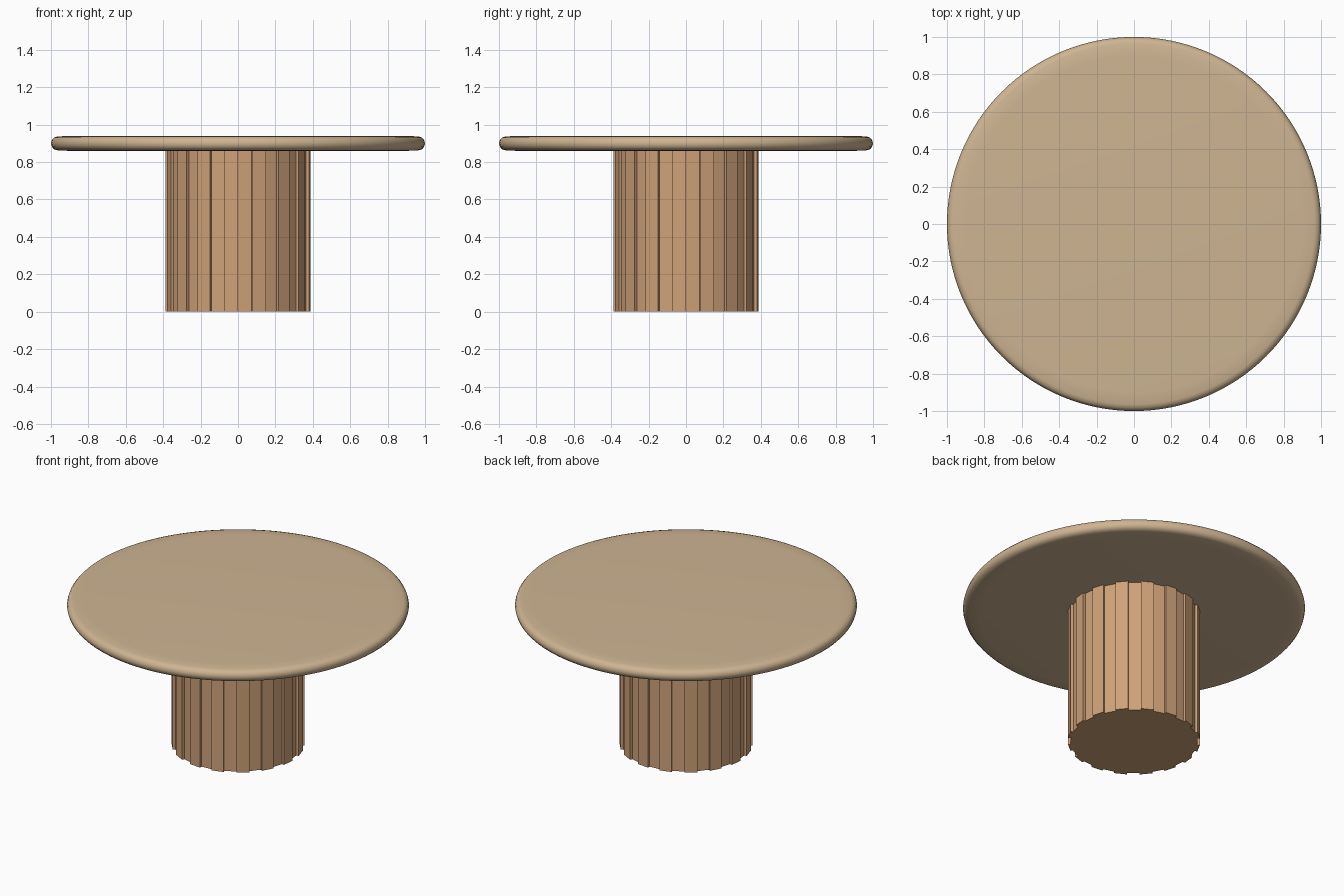
import bpy
import bmesh
from math import sin, cos, pi

cube = bpy.data.objects.get("Cube")
if cube:
    bpy.data.objects.remove(cube, do_unlink=True)


def make_material(name, color):
    mat = bpy.data.materials.new(name)
    mat.use_nodes = True
    mat.diffuse_color = color
    mat.node_tree.nodes["Principled BSDF"].inputs["Base Color"].default_value = color
    return mat


def add_object(name, bm, mat):
    bmesh.ops.recalc_face_normals(bm, faces=bm.faces)
    mesh = bpy.data.meshes.new(name)
    bm.to_mesh(mesh)
    bm.free()
    mesh.materials.append(mat)
    obj = bpy.data.objects.new(name, mesh)
    bpy.context.collection.objects.link(obj)
    return obj


light_wood = make_material("light_wood", (0.62, 0.46, 0.29, 1))
warm_wood = make_material("warm_wood", (0.62, 0.36, 0.19, 1))

# Round tabletop: a disc with a soft rounded rim
SIDES = 128
profile = [(0.90, 0.860), (0.965, 0.863), (0.984, 0.869), (0.995, 0.882), (1.0, 0.90),
           (0.995, 0.918), (0.984, 0.931), (0.965, 0.937), (0.90, 0.940)]
bm = bmesh.new()
rings = [[bm.verts.new((r * cos(2 * pi * i / SIDES), r * sin(2 * pi * i / SIDES), z))
          for i in range(SIDES)] for r, z in profile]
for low, high in zip(rings, rings[1:]):
    for i in range(SIDES):
        j = (i + 1) % SIDES
        bm.faces.new((low[i], low[j], high[j], high[i]))
bm.faces.new(rings[0])
bm.faces.new(rings[-1])
tabletop = add_object("tabletop", bm, light_wood)
bpy.ops.object.select_all(action='DESELECT')
tabletop.select_set(True)
bpy.context.view_layer.objects.active = tabletop
bpy.ops.object.shade_smooth_by_angle(angle=pi / 4)

# Fluted pedestal: raised and recessed flat slats alternate around it
SLATS, OUTER, INNER, HEIGHT = 32, 0.388, 0.372, 0.865
bm = bmesh.new()
outline = []
for i in range(SLATS):
    radius = INNER if i % 2 == 0 else OUTER
    for k in (i, i + 1):
        a = -pi / 2 + 2 * pi * k / SLATS
        outline.append(bm.verts.new((radius * cos(a), radius * sin(a), 0)))
base = bm.faces.new(outline)
top = bmesh.ops.extrude_face_region(bm, geom=[base], use_keep_orig=True)
bmesh.ops.translate(bm, vec=(0, 0, HEIGHT),
                    verts=[v for v in top["geom"] if isinstance(v, bmesh.types.BMVert)])
add_object("fluted_pedestal", bm, warm_wood)
